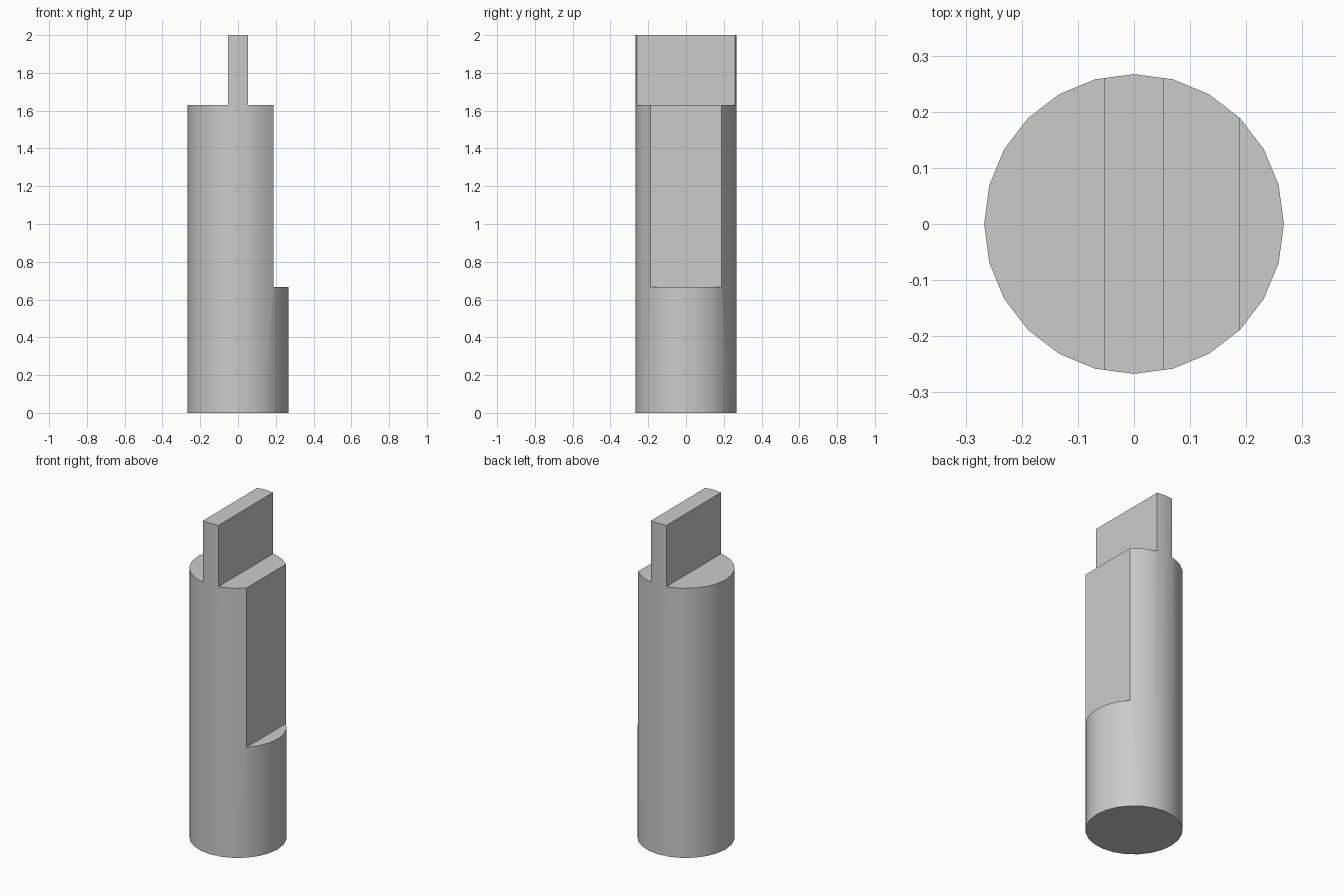
import bpy
import math

cube = bpy.data.objects.get("Cube")
if cube:
    bpy.data.objects.remove(cube, do_unlink=True)

RADIUS = 0.267
HEIGHT = 2.0
SHOULDER_Z = 1.63
FLAT_Z = 0.667
TANG_HALF = 0.0525
FLAT_X = RADIUS * math.cos(math.pi / 4) - 0.0005

# Single plain metal colour
metal = bpy.data.materials.new("grey metal")
metal.use_nodes = True
grey = (0.6, 0.6, 0.6, 1.0)
metal.diffuse_color = grey
metal.node_tree.nodes["Principled BSDF"].inputs["Base Color"].default_value = grey


def cut_box(target, x_range, z_range):
    """Remove a block that spans the full depth of the target."""
    x0, x1 = x_range
    z0, z1 = z_range
    bpy.ops.mesh.primitive_cube_add(size=1, location=((x0 + x1) / 2, 0, (z0 + z1) / 2))
    cutter = bpy.context.object
    cutter.name = "cutter"
    cutter.hide_render = True
    cutter.scale = (x1 - x0, 1, z1 - z0)
    cutter.data.materials.append(metal)
    bpy.context.view_layer.update()

    cut = target.modifiers.new("cut", 'BOOLEAN')
    cut.operation = 'DIFFERENCE'
    cut.solver = 'EXACT'
    cut.object = cutter
    bpy.ops.object.select_all(action='DESELECT')
    bpy.context.view_layer.objects.active = target
    target.select_set(True)
    bpy.ops.object.modifier_apply(modifier=cut.name)
    bpy.data.objects.remove(cutter, do_unlink=True)


# Round shaft, with a corner pointing along +x
bpy.ops.mesh.primitive_cylinder_add(vertices=24, radius=RADIUS, depth=HEIGHT,
                                    location=(0, 0, HEIGHT / 2))
shaft = bpy.context.object
shaft.name = "shaft_with_tang"
shaft.data.materials.append(metal)

# Shoulders either side of the top tang
for x_range in ((TANG_HALF, 0.5), (-0.5, -TANG_HALF)):
    cut_box(shaft, x_range, (SHOULDER_Z, HEIGHT + 0.5))

# Long flat on one side
cut_box(shaft, (FLAT_X, 0.5), (FLAT_Z, HEIGHT + 0.5))

# Smooth round side, sharp cut edges
bpy.ops.object.select_all(action='DESELECT')
bpy.context.view_layer.objects.active = shaft
shaft.select_set(True)
bpy.ops.object.shade_smooth_by_angle(angle=math.radians(30))
